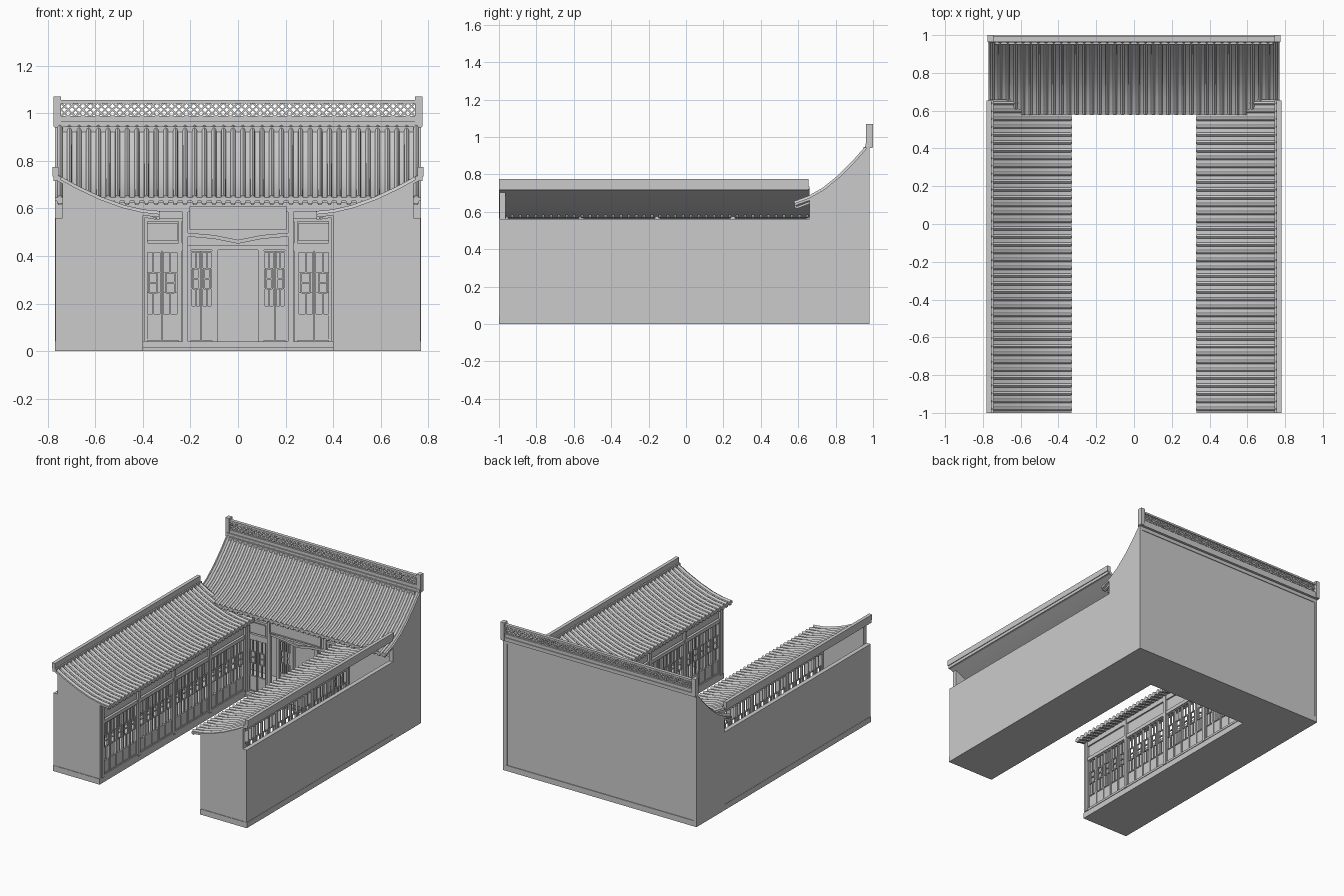
import bpy, bmesh
from mathutils import Vector

if "Cube" in bpy.data.objects:
    bpy.data.objects.remove(bpy.data.objects["Cube"])

grey = bpy.data.materials.new("light_grey")
grey.use_nodes = True
grey.diffuse_color = (0.6, 0.6, 0.6, 1)
bsdf = next(n for n in grey.node_tree.nodes if n.type == "BSDF_PRINCIPLED")
bsdf.inputs["Base Color"].default_value = (0.6, 0.6, 0.6, 1)
bsdf.inputs["Roughness"].default_value = 0.8


class Part:
    """Collects boxes and prisms into one named object."""

    def __init__(self, name):
        self.name, self.bm = name, bmesh.new()

    def prism(self, pts, axis, a, b):
        # extrude a 2D outline from a to b along x, y or z
        def place(p, d):
            c = list(p)
            c.insert(axis, d)
            return self.bm.verts.new(c)
        ends = [[place(p, d) for p in pts] for d in (a, b)]
        n = len(pts)
        self.bm.faces.new(ends[0])
        self.bm.faces.new(ends[1][::-1])
        for i in range(n):
            j = (i + 1) % n
            self.bm.faces.new((ends[0][i], ends[1][i], ends[1][j], ends[0][j]))

    def box(self, x0, x1, y0, y1, z0, z1):
        self.prism([(y0, z0), (y1, z0), (y1, z1), (y0, z1)], 0, x0, x1)

    def bar(self, p, q, t, y0, y1):
        # straight strip between two points of the xz plane
        p, q = Vector(p), Vector(q)
        d = (q - p).normalized() * t / 2
        n = Vector((-d.y, d.x))
        self.prism([p + n, p - n, q - n, q + n], 1, y0, y1)

    def finish(self, mirror=True, smooth=False):
        bmesh.ops.recalc_face_normals(self.bm, faces=self.bm.faces)
        me = bpy.data.meshes.new(self.name)
        self.bm.to_mesh(me)
        self.bm.free()
        me.materials.append(grey)
        ob = bpy.data.objects.new(self.name, me)
        bpy.context.collection.objects.link(ob)
        if smooth:
            bpy.ops.object.select_all(action="DESELECT")
            ob.select_set(True)
            bpy.context.view_layer.objects.active = ob
            bpy.ops.object.shade_smooth_by_angle(angle=0.9)
        if mirror:
            ob.modifiers.new("mirror", "MIRROR")


wing_path = [(.33, .577), (.4, .584), (.48, .602), (.58, .638), (.68, .685), (.77, .735)]
main_path = [(.58, .645), (.66, .674), (.74, .72), (.82, .785), (.9, .865), (.975, .95)]


def lowered(path, d):
    return [(u, z - d) for u, z in path]


def tiled_roof(name, path, axis, a, b, step):
    # thin curved slab carrying rounded tile ribs and drip tiles
    slab = Part(name + "_slab")
    slab.prism(path + lowered(path, .014)[::-1], axis, a, b)
    slab.finish(smooth=True)
    ribs, drips = Part(name + "_tile_ribs"), Part(name + "_drip_tiles")
    section = [(-.011, -.002), (-.008, .008), (0, .012), (.008, .008), (.011, -.002)]
    normals = []
    for i in range(len(path)):
        t = Vector(path[min(i + 1, len(path) - 1)]) - Vector(path[max(i - 1, 0)])
        normals.append(Vector((-t.y, t.x)).normalized())
    u, z = path[0]
    for k in range(int((b - a) / step)):
        c = a + (k + .5) * step
        rows = []
        for p, n in zip(path, normals):
            row = []
            for s, h in section:
                co = list(Vector(p) + n * h)
                co.insert(axis, c + s)
                row.append(ribs.bm.verts.new(co))
            rows.append(row)
        for r, q in zip(rows, rows[1:]):
            for i in range(len(section) - 1):
                ribs.bm.faces.new((r[i], r[i + 1], q[i + 1], q[i]))
        ribs.bm.faces.new(rows[0])
        ribs.bm.faces.new(rows[-1][::-1])
        outline = [(u, z - .024), (u + .012, z - .024), (u + .012, z), (u, z)]
        drips.prism(outline, axis, c - .011, c + .011)
    ribs.finish(smooth=True)
    drips.finish()


tiled_roof("wing_roof", wing_path, 1, -1, .66, .0415)
tiled_roof("main_roof", main_path, 0, 0, .77, .0405)

# Wings: plinth, outer wall, end gable, ridge
p = Part("wing_plinth")
p.box(.4, .77, -1, .66, 0, .04)
p.finish()
p = Part("wing_outer_wall")
p.box(.737, .768, -.998, .66, .04, .56)
p.finish()
p = Part("wing_gable")
under = [q for q in lowered(wing_path, .012) if .4 < q[0] < .7]
p.prism([(.4, .04), (.737, .04), (.737, .702), *under[::-1], (.4, .572)], 1, -.996, -.965)
p.finish()
p = Part("wing_ridge")
p.box(.755, .78, -1, .655, .735, .775)
p.box(.745, .775, -1, .655, .715, .737)
p.finish()


def lattice_leaf(p, axis, d, a, b, z0, z1, sill):
    # open framed leaf with a double-ring motif over a solid lower panel
    def strip(u0, u1, v0, v1, t=.008):
        r = (d - t, d + t)
        if axis == 0:
            p.box(*r, u0, u1, v0, v1)
        else:
            p.box(u0, u1, *r, v0, v1)
    f, c, m = .006, (a + b) / 2, (sill + z1) / 2
    w, h = (b - a) * .26, .042
    strip(a, a + f, z0, z1)
    strip(b - f, b, z0, z1)
    for v in (z0, sill - f, z1 - f):
        strip(a, b, v, v + f)
    strip(a + f, b - f, z0, sill, .003)
    for s in (-1, 1):
        strip(c + s * w - .003, c + s * w + .003, m - h, m + h, .005)
    for v in (m - h, m, m + h):
        strip(c - w, c + w, v - .003, v + .003, .005)
    strip(c - .003, c + .003, sill, m - h, .005)
    strip(c - .003, c + .003, m + h, z1, .005)
    for v in (m - h, m + h):
        strip(a, b, v - .002, v + .002, .004)


# Wing courtyard fronts: posts, beams and lattice windows in four bays
frame, leaves = Part("wing_posts_and_beams"), Part("wing_lattice_windows")
y0, bay, n = -.965, .405, 5
for i in range(5):
    y = y0 + i * bay
    frame.box(.392, .416, y - .012, y + .012, .04, .575)
    if i < 4:
        w = (bay - .024) / n
        for k in range(n):
            s = y + .012 + k * w
            lattice_leaf(leaves, 0, .41, s + .001, s + w - .001, .055, .42, .15)
        leaves.box(.407, .413, y + .012, y + bay - .012, .45, .53)
for z, h in ((.04, .015), (.42, .025), (.53, .035)):
    frame.box(.396, .418, y0, .655, z, z + h)
frame.finish()
leaves.finish()

# Rafters under the wing eaves
p = Part("wing_rafters")
for k in range(40):
    y = -.97 + k * .0415
    p.prism([(.345, .553), (.345, .563), (.46, .583), (.46, .573)], 1, y - .007, y + .007)
p.finish()

# Main hall: floor, side walls, back wall with raised border
p = Part("main_floor")
p.box(0, .77, .66, .98, 0, .04)
p.box(0, .4, .652, .66, 0, .015)
p.finish()
p = Part("main_side_wall")
top = [q for q in lowered(main_path, .006) if q[0] > .65]
p.prism([(.66, .04), (.978, .04), (.978, .944), *top[::-1]], 0, .737, .77)
p.finish()
p = Part("main_back_wall")
p.box(0, .737, .95, .975, .04, .945)
p.box(.75, .77, .975, .98, 0, .94)
p.box(0, .75, .975, .98, 0, .04)
p.box(0, .75, .975, .98, .915, .94)
p.finish()

# Pierced ridge with end posts
p = Part("main_ridge_rails")
p.box(0, .772, .96, .998, .94, .965)
p.box(0, .75, .967, .992, .965, .988)
p.box(0, .75, .967, .992, 1.042, 1.055)
p.box(.745, .775, .963, 1, .945, 1.07)
p.finish()
p = Part("main_ridge_lattice")
w, lo, hi = .0621, .986, 1.044
mid = (lo + hi) / 2
for k in range(12):
    a, b = k * w, (k + 1) * w
    c = (a + b) / 2
    p.bar((a, lo), (b, hi), .008, .974, .985)
    p.bar((a, hi), (b, lo), .008, .974, .985)
    for s in (a, b):
        p.bar((s, mid), (c, lo), .006, .973, .986)
        p.bar((s, mid), (c, hi), .006, .973, .986)
p.finish()

# Main hall front: pillars, beams, outer doors and recessed inner doors
p = Part("main_pillars_and_beams")
for x, y in ((.222, .675), (.392, .68), (.21, .76), (.097, .76)):
    p.box(x - .012, x + .012, y - .012, y + .012, .04, .59 if y < .7 else .44)
p.box(0, .737, .668, .692, .585, .625)
p.box(.23, .4, .672, .69, .545, .56)
p.box(.23, .4, .672, .69, .42, .455)
p.box(0, .22, .75, .77, .425, .445)
p.finish()
p = Part("main_doors")
for k in range(2):
    a = .25 + k * .072
    lattice_leaf(p, 1, .68, a, a + .07, .045, .42, .155)
    a = .108 + k * .047
    lattice_leaf(p, 1, .76, a, a + .045, .045, .42, .19)
p.box(.236, .25, .674, .686, .04, .545)
p.box(.255, .385, .677, .683, .462, .538)
p.finish()

# Board over the entrance and hanging brace
p = Part("entrance_board")
p.box(0, .2, .65, .66, .515, .605)
for z in (.512, .6):
    p.box(0, .204, .645, .662, z, z + .008)
p.box(.196, .204, .645, .662, .512, .608)
p.finish()
p = Part("entrance_brace")
p.prism([(0, .452), (.1, .472), (.215, .482), (.215, .498), (.1, .488), (0, .468)], 1, .668, .682)
p.finish()

# Rafters under the main eave
p = Part("main_rafters")
for k in range(19):
    x = (k + .5) * .0405
    p.prism([(.59, .615), (.59, .628), (.7, .67), (.7, .657)], 0, x - .007, x + .007)
p.finish()
